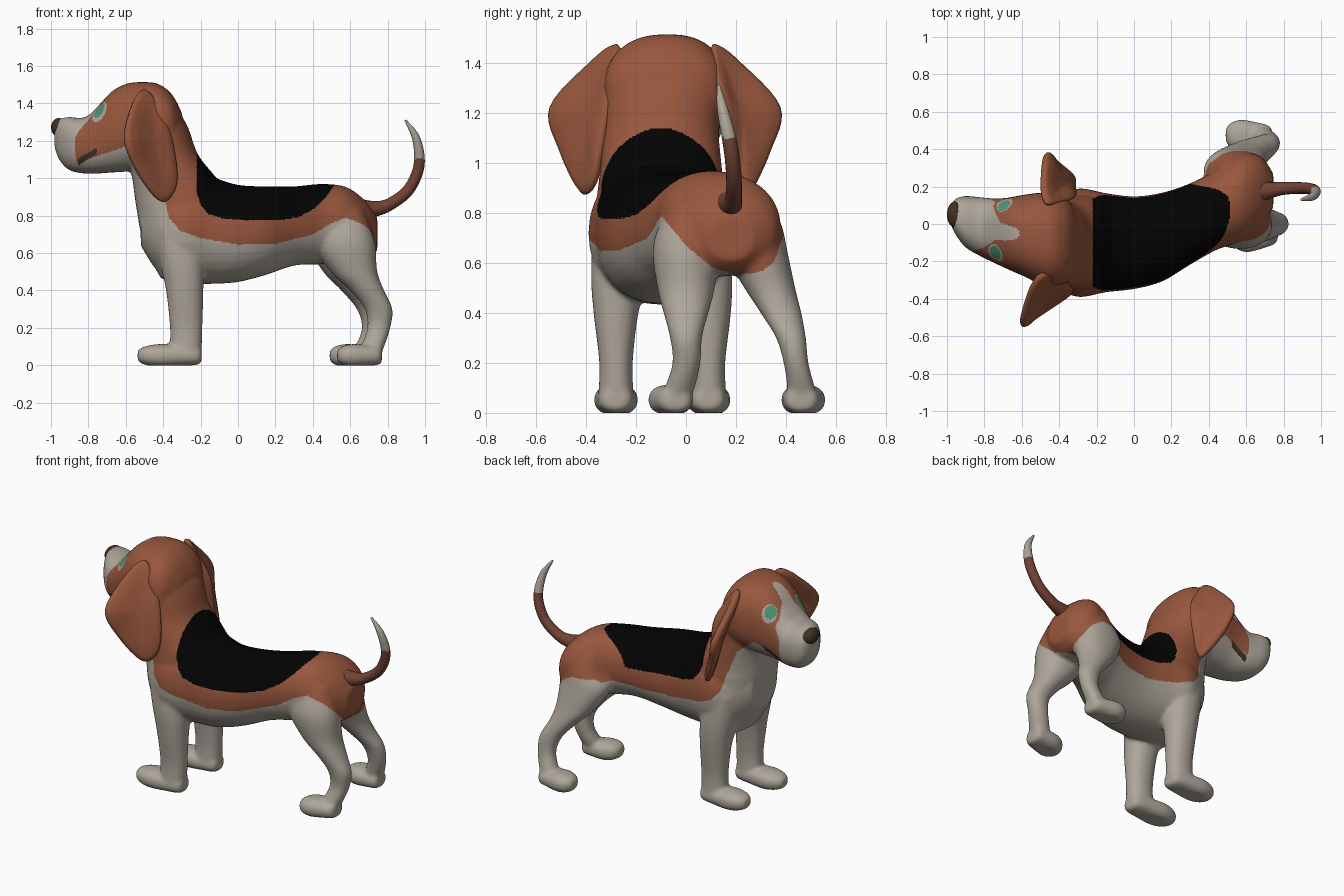
import bpy, bmesh, math
from mathutils import Vector


def material(name, rgb):
    m = bpy.data.materials.new(name)
    m.diffuse_color = (*rgb, 1)
    return m


WHITE = material("white coat", (0.42, 0.38, 0.325))
BROWN = material("brown coat", (0.315, 0.095, 0.047))
BLACK = material("black saddle", (0.001, 0.001, 0.001))
GREEN = material("green eye", (0.07, 0.29, 0.17))
DARK = material("dark brown", (0.055, 0.03, 0.017))
TAIL = material("tail brown", (0.17, 0.055, 0.035))


def catmull(pts, steps, closed=False):
    """Smooth curve through tuples of any length."""
    n, out = len(pts), []
    for i in range(n if closed else n - 1):
        q = [pts[(i + k) % n] if closed else pts[min(max(i + k, 0), n - 1)] for k in (-1, 0, 1, 2)]
        for j in range(steps):
            t = j / steps
            out.append([0.5 * (2 * b + (c - a) * t + (2 * a - 5 * b + 4 * c - d) * t * t
                               + (3 * b - a - 3 * c + d) * t ** 3) for a, b, c, d in zip(*q)])
    return out if closed else out + [list(pts[-1])]


def interp(table, x):
    if x <= table[0][0]:
        return table[0][1]
    for (x0, y0), (x1, y1) in zip(table, table[1:]):
        if x <= x1:
            return y0 + (y1 - y0) * (x - x0) / (x1 - x0)
    return table[-1][1]


def bridge(bm, r0, r1):
    for k in range(len(r0)):
        j = (k + 1) % len(r0)
        bm.faces.new((r0[k], r0[j], r1[j], r1[k]))


def loft(bm, stations, axis, e=0.92, n=32):
    """Stations are x, y, z and two half sizes; rings are square to the axis."""
    rings = []
    for x, y, z, a, b in catmull(stations, 5):
        ring = []
        for k in range(n):
            c, s = math.cos(math.tau * k / n), math.sin(math.tau * k / n)
            c = math.copysign(abs(c) ** e, c) * max(a, 0.005)
            s = math.copysign(abs(s) ** e, s) * max(b, 0.005)
            ring.append(bm.verts.new((x, y + c, z + s) if axis == "x" else (x + c, y + s, z)))
        rings.append(ring)
    for r0, r1 in zip(rings, rings[1:]):
        bridge(bm, r0, r1)
    bm.faces.new(rings[0])
    bm.faces.new(rings[-1][::-1])


def finish(name, bm, mats, rule=None, voxel=0, smooth=0):
    """Make an object, fuse its parts, then colour faces by a rule."""
    bmesh.ops.recalc_face_normals(bm, faces=bm.faces)
    me = bpy.data.meshes.new(name)
    bm.to_mesh(me)
    bm.free()
    ob = bpy.data.objects.new(name, me)
    bpy.context.collection.objects.link(ob)
    if voxel:
        r = ob.modifiers.new("fuse", "REMESH")
        r.mode, r.voxel_size = "VOXEL", voxel
        s = ob.modifiers.new("soften", "SMOOTH")
        s.factor, s.iterations = 0.5, smooth
        dg = bpy.context.evaluated_depsgraph_get()
        me = bpy.data.meshes.new_from_object(ob.evaluated_get(dg))
        ob.modifiers.clear()
        ob.data = me
    me.materials.clear()
    for m in mats:
        me.materials.append(m)
    for v in me.vertices:
        v.co.z = max(v.co.z, 0)
    for p in me.polygons:
        p.use_smooth = True
        p.material_index = mats.index(rule(p.center)) if rule else 0


# Torso, neck and head
bm = bmesh.new()
loft(bm, [(-0.52, -0.09, 0.79, 0.13, 0.15), (-0.43, -0.10, 0.75, 0.23, 0.245), (-0.3, -0.10, 0.72, 0.29, 0.28),
          (-0.15, -0.10, 0.72, 0.265, 0.285), (0, -0.10, 0.705, 0.248, 0.26), (0.15, -0.07, 0.72, 0.238, 0.237),
          (0.3, 0.0, 0.745, 0.218, 0.212), (0.45, 0.08, 0.755, 0.215, 0.215), (0.58, 0.14, 0.75, 0.235, 0.203),
          (0.68, 0.17, 0.72, 0.19, 0.16), (0.745, 0.18, 0.70, 0.09, 0.09)], "x")
loft(bm, [(-0.33, -0.10, 0.46, 0.08, 0.17), (-0.35, -0.10, 0.65, 0.155, 0.24), (-0.31, -0.10, 0.85, 0.235, 0.255),
          (-0.305, -0.10, 0.92, 0.25, 0.25), (-0.35, -0.10, 1.02, 0.22, 0.24), (-0.41, -0.10, 1.13, 0.195, 0.232),
          (-0.46, -0.09, 1.3, 0.18, 0.235), (-0.49, -0.08, 1.42, 0.11, 0.18)], "z")
HEAD = [(-0.982, 0.048, 1.23, 0.045, 0.06), (-0.955, 0.04, 1.208, 0.095, 0.11), (-0.9, 0.012, 1.185, 0.138, 0.143),
        (-0.82, -0.015, 1.175, 0.158, 0.15), (-0.75, -0.035, 1.205, 0.172, 0.18), (-0.68, -0.05, 1.245, 0.19, 0.215),
        (-0.6, -0.06, 1.27, 0.215, 0.235), (-0.5, -0.075, 1.28, 0.242, 0.235), (-0.42, -0.085, 1.28, 0.245, 0.222),
        (-0.35, -0.09, 1.27, 0.215, 0.175), (-0.30, -0.09, 1.25, 0.13, 0.10)]
loft(bm, HEAD, "x", 0.83)


def foot(toe, heel):
    shape = [(0, .035, .03), (.12, .07, .05), (.35, .088, .062), (.7, .078, .055), (.93, .065, .05), (1, .04, .035)]
    loft(bm, [(toe[0] + (heel[0] - toe[0]) * t, toe[1] + (heel[1] - toe[1]) * t, 0.052, a, b)
              for t, a, b in shape], "x", 0.85)


# Front legs
for y, top, lean in ((-0.28, -0.25, 0), (0.09, 0.05, 0.015)):
    loft(bm, [(-0.33, top, 0.75, 0.13, 0.12), (-0.30, (y + top) / 2, 0.55, 0.118, 0.115), (-0.285, y, 0.4, 0.1, 0.09),
              (-0.277, y, 0.2, 0.087, 0.067), (-0.28, y, 0.08, 0.085, 0.07), (-0.28, y, 0.03, 0.07, 0.065)], "z")
    foot((-0.537 + lean, y), (-0.195, y))

# Hind legs
loft(bm, [(0.55, 0.03, 0.84, 0.12, 0.10), (0.56, 0.0, 0.67, 0.17, 0.132), (0.62, 0.0, 0.5, 0.125, 0.115),
          (0.69, 0.0, 0.4, 0.092, 0.09), (0.752, 0.0, 0.3, 0.074, 0.064), (0.753, 0.002, 0.2, 0.062, 0.056),
          (0.72, -0.025, 0.1, 0.062, 0.06), (0.70, -0.05, 0.03, 0.05, 0.05)], "z")
foot((0.53, -0.075), (0.77, -0.04))
loft(bm, [(0.56, 0.23, 0.86, 0.11, 0.10), (0.56, 0.255, 0.75, 0.14, 0.128), (0.54, 0.275, 0.65, 0.17, 0.13),
          (0.58, 0.335, 0.5, 0.125, 0.102), (0.64, 0.38, 0.4, 0.088, 0.082), (0.705, 0.42, 0.3, 0.07, 0.06),
          (0.72, 0.44, 0.2, 0.058, 0.05), (0.69, 0.46, 0.1, 0.06, 0.055), (0.67, 0.465, 0.03, 0.05, 0.05)], "z")
foot((0.49, 0.475), (0.74, 0.46))

# Coat pattern: brown and black lower edges along the body, rump edge across it, and blaze width
BROWN_EDGE = [(-0.86, 1.09), (-0.75, 1.12), (-0.6, 1.17), (-0.46, 1.06), (-0.39, 0.88), (-0.37, 0.79), (-0.31, 0.72),
              (-0.2, 0.68), (0, 0.645), (0.2, 0.65), (0.4, 0.70), (0.5, 0.76), (0.58, 0.79)]
RUMP_EDGE = [(-0.1, 0.79), (-0.05, 0.73), (0, 0.67), (0.1, 0.585), (0.2, 0.55), (0.3, 0.565), (0.35, 0.6), (0.39, 0.71)]
BLACK_EDGE = [(-0.22, 0.92), (-0.2, 0.86), (-0.16, 0.81), (-0.08, 0.785), (0.05, 0.775), (0.25, 0.78), (0.33, 0.795),
              (0.41, 0.84), (0.47, 0.9), (0.52, 0.97)]
BLACK_SIDE = [(0.12, 0.4), (0.22, 0.24), (0.3, 0.215), (0.38, 0.2), (0.45, 0.185), (0.5, 0.15), (0.53, 0.08)]
BLAZE = [(-0.85, 0.3), (-0.825, 0.12), (-0.77, 0.05), (-0.68, 0.035), (-0.66, 0.02), (-0.65, 0)]
EYES = [(-0.737, -0.155, 1.352), (-0.683, 0.09, 1.355)]
MIDLINE = [(s[0], s[1]) for s in HEAD]


def coat(c):
    x, y, z = c
    if x < -0.55 and z > 1:
        for ex, ey, ez in EYES:
            if math.hypot(x - ex + 0.008, y - ey, (z - ez - 0.014) * 0.8) < 0.038:
                return GREEN
            if math.hypot(x - ex, y - ey, (z - ez) * 0.8) < 0.052:
                return WHITE
        side = y - interp(MIDLINE, x)
        u = x - 0.28 * side
        lip = 1.085 + (u + 0.82) * 0.55
        if abs(side) > 0.07 and -0.82 < u < -0.71 and abs(z - lip) < 0.017:
            return DARK
        u -= min(0.04, max(0, z - 1.22) * 0.5)
        if abs(side) < interp(BLAZE, u) and u < -0.65:
            return WHITE
    if -0.22 < x < 0.53 and z > interp(BLACK_EDGE, x) and y < interp(BLACK_SIDE, x):
        return BLACK
    edge = interp(RUMP_EDGE, y) if x > 0.58 else interp(BROWN_EDGE, x)
    if y > 0.1 and x > 0:
        edge = min(edge, 0.72)
    return BROWN if z > edge else WHITE


finish("body", bm, [WHITE, BROWN, BLACK, GREEN, DARK], coat, 0.0075, 30)

# Ears: thin flaps, thicker in the middle; the left one is the turned mirror of the right
EAR = [(-0.505, -0.28, 1.475), (-0.56, -0.37, 1.41), (-0.605, -0.54, 1.22), (-0.54, -0.50, 1.04), (-0.42, -0.42, 0.88),
       (-0.35, -0.37, 0.91), (-0.33, -0.34, 1.03), (-0.37, -0.30, 1.25), (-0.45, -0.27, 1.42)]
LEFT = [(min(x - 0.36 * (y + 0.08) - 0.035, -0.32), -y - 0.165, z) for x, y, z in EAR]
for name, pts in (("right_ear", EAR), ("left_ear", LEFT)):
    bm = bmesh.new()
    loop = [Vector(p) for p in catmull(pts, 6, True)]
    mid = sum(loop, Vector()) / len(loop)
    normal = sum(((a - mid).cross(b - mid) for a, b in zip(loop, loop[1:] + loop[:1])), Vector()).normalized()
    rings = [[bm.verts.new(mid + (p - mid) * s + normal * off) for p in loop] for s, off in
             ((0.2, -.03), (0.6, -.029), (0.88, -.024), (0.97, -.015), (1, 0), (0.97, .015), (0.88, .024), (0.6, .029), (0.2, .03))]
    for r0, r1 in zip(rings, rings[1:]):
        bridge(bm, r0, r1)
    bm.faces.new(rings[0])
    bm.faces.new(rings[-1])
    finish(name, bm, [BROWN])

# Nose
bm = bmesh.new()
bmesh.ops.create_uvsphere(bm, u_segments=28, v_segments=16, radius=1)
for v in bm.verts:
    v.co = (-0.957 + v.co.x * 0.043, 0.05 + v.co.y * 0.07, 1.272 + v.co.z * 0.05)
finish("nose", bm, [DARK])

# Tail: swept tube with a white tip
PATH = [(0.66, 0.17, 0.83, 0.06), (0.72, 0.18, 0.835, 0.045), (0.80, 0.19, 0.855, 0.034), (0.90, 0.192, 0.925, 0.031),
        (0.955, 0.185, 1.02, 0.03), (0.97, 0.17, 1.11, 0.028), (0.95, 0.145, 1.22, 0.021), (0.895, 0.13, 1.31, 0.006)]
bm = bmesh.new()
path = catmull(PATH, 8)
rings = []
for i, (x, y, z, r) in enumerate(path):
    t = (Vector(path[min(i + 1, len(path) - 1)][:3]) - Vector(path[max(i - 1, 0)][:3])).normalized()
    a = t.cross(Vector((0, 1, 0))).normalized()
    b = t.cross(a)
    rings.append([bm.verts.new(Vector((x, y, z)) + (a * math.cos(math.tau * k / 16) + b * math.sin(math.tau * k / 16)) * r)
                  for k in range(16)])
for r0, r1 in zip(rings, rings[1:]):
    bridge(bm, r0, r1)
bm.faces.new(rings[0])
bm.faces.new(rings[-1])
finish("tail", bm, [TAIL, WHITE], lambda c: WHITE if c.z > 1.1 else TAIL)
